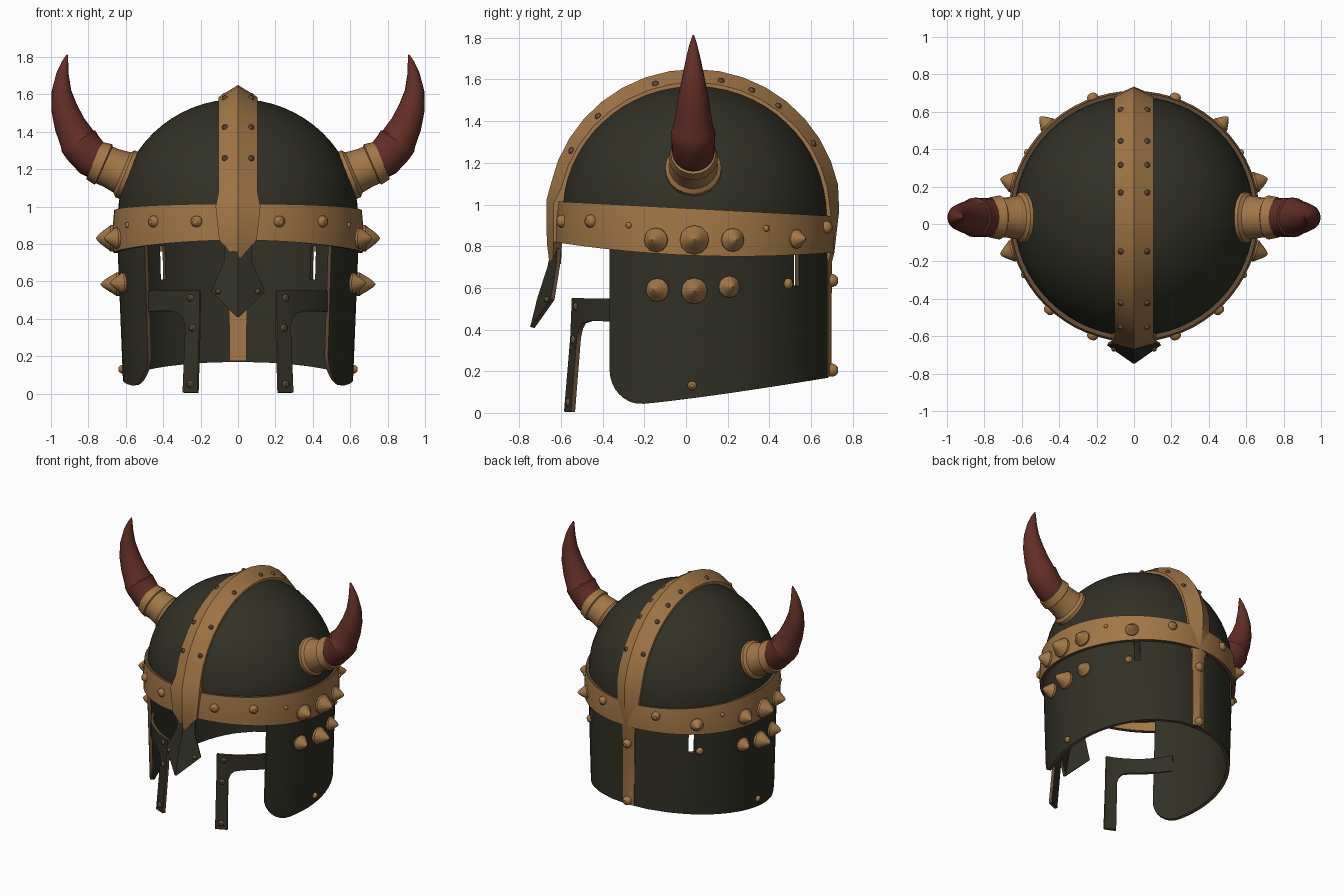
import bpy, bmesh, math
from mathutils import Vector
from math import sin, cos, pi, radians, acos, asin, sqrt

if "Cube" in bpy.data.objects:
    bpy.data.objects.remove(bpy.data.objects["Cube"])

CY = 0.04  # centre of the helmet in y


def mat(name, rgb):
    m = bpy.data.materials.new(name)
    m.diffuse_color = (*rgb, 1)
    m.use_nodes = True
    m.node_tree.nodes["Principled BSDF"].inputs["Base Color"].default_value = m.diffuse_color
    return m


IRON = mat("dark_iron", (0.030, 0.030, 0.019))
GOLD = mat("aged_bronze", (0.36, 0.185, 0.063))
HORN = mat("red_horn", (0.125, 0.028, 0.020))
RUST = mat("worn_edge", (0.125, 0.072, 0.040))


def finish(name, bm, mats, mirror=False, thick=0, offset=-1, recalc=False):
    bmesh.ops.remove_doubles(bm, verts=bm.verts, dist=0.0005)
    if recalc:
        bmesh.ops.recalc_face_normals(bm, faces=bm.faces)
    me = bpy.data.meshes.new(name)
    bm.to_mesh(me)
    bm.free()
    for m in mats:
        me.materials.append(m)
    ob = bpy.data.objects.new(name, me)
    bpy.context.collection.objects.link(ob)
    if mirror:
        ob.modifiers.new("mirror", 'MIRROR')
    if thick:
        s = ob.modifiers.new("thickness", 'SOLIDIFY')
        s.thickness, s.offset = thick, offset
        s.material_offset_rim = len(mats) - 1
    return ob


def grid(bm, cols, skip=lambda i, j: False):
    """Sheet of quads from columns of points."""
    vs = [[bm.verts.new(p) for p in c] for c in cols]
    for i in range(len(vs) - 1):
        for j in range(len(vs[0]) - 1):
            if not skip(i, j):
                bm.faces.new((vs[i][j], vs[i + 1][j], vs[i + 1][j + 1], vs[i][j + 1]))


def loft(bm, rings, index=0):
    """Closed rings joined into a capped solid."""
    vs = [[bm.verts.new(p) for p in r] for r in rings]
    n = len(vs[0])
    fs = [bm.faces.new(vs[0][::-1]), bm.faces.new(vs[-1])]
    for a, b in zip(vs, vs[1:]):
        fs += [bm.faces.new((a[k], a[(k + 1) % n], b[(k + 1) % n], b[k])) for k in range(n)]
    for f in fs:
        f.material_index = index


def circle(c, d, r, n):
    d = Vector(d).normalized()
    u = d.orthogonal().normalized() if abs(d.y) > 0.9 else Vector((0, 1, 0)).cross(d).normalized()
    w = d.cross(u)
    return [Vector(c) + r * (cos(2 * pi * k / n) * u + sin(2 * pi * k / n) * w) for k in range(n)]


def wall(a, z, r):
    """Point on the helmet wall, angle a counted from the front."""
    return Vector((r * sin(a) * (0.95 + 0.05 * min(z / 0.8, 1)), CY - r * cos(a), z))


# Skull dome
bm = bmesh.new()
cols = []
for i in range(65):
    a = 2 * pi * i / 64
    col = [wall(a, 0.86, 0.642)]
    for j in range(17):
        t = pi / 2 * j / 16
        col.append(wall(a, 0.95 + 0.625 * sin(t), max(0.642 * cos(t), 0.0001)))
    cols.append(col)
grid(bm, cols)
finish("skull_dome", bm, [IRON], thick=0.025)

# Cheek and neck guard, with two slots at the back
A0, SLOT, SW = 0.888, pi - 0.708, 0.030
angs = [A0 + 0.30 * (1 - cos(pi / 2 * k / 8)) for k in range(9)]
angs += [A0 + 0.30 + (SLOT - SW - A0 - 0.30) * k / 14 for k in range(1, 15)]
angs += [SLOT + SW, SLOT + 0.22, SLOT + 0.46, pi]
angs += [2 * pi - a for a in reversed(angs[:-1])]
slots = [i for i in range(len(angs) - 1)
         if min(abs((angs[i] + angs[i + 1]) / 2 - s) for s in (SLOT, 2 * pi - SLOT)) < 0.01]


def hem(a):
    y = CY - 0.645 * cos(a)
    z = 0.04 + 0.13 * max(0, (y + 0.25) / 0.94) ** 1.2
    t = (min(a, 2 * pi - a) - A0) / 0.30
    return z + (0.17 * (1 - sqrt(max(0, 1 - (1 - t) ** 2))) if t < 1 else 0)


bm = bmesh.new()
cols = []
for a in angs:
    h = hem(a)
    zs = [h + (0.61 - h) * k / 5 for k in range(6)] + [0.79, 0.88]
    cols.append([wall(a, z, 0.645) for z in zs])
grid(bm, cols, lambda i, j: i in slots and j == 5)
finish("cheek_and_neck_guard", bm, [IRON, RUST], thick=0.024)

# Brow band around the helmet
bm = bmesh.new()
cols = []
for i in range(65):
    a = 2 * pi * i / 64
    c = cos(a)
    lo, hi = 0.755 + 0.025 * c + 0.04 * c * c, 0.98 + 0.035 * c
    cols.append([wall(a, lo, 0.67), wall(a, (lo + hi) / 2, 0.672), wall(a, hi, 0.662)])
grid(bm, cols)
finish("brow_band", bm, [GOLD, RUST], thick=0.028)

# Peaked crest strip from the brow, over the top, down the back
# each section: half width, edge y, edge z, ridge y, ridge z
secs = [(0.004, -0.64, 0.715, -0.655, 0.71), (0.10, -0.635, 0.82, -0.668, 0.82),
        (0.12, -0.636, 1.0, -0.67, 1.02)]
for k in range(17):
    t = radians(12 + 156 * k / 16)
    secs.append((0.103, CY - 0.652 * cos(t), 0.95 + 0.636 * sin(t),
                 CY - 0.705 * cos(t), 0.95 + 0.70 * sin(t)))
secs += [(0.09, 0.695, 0.95, 0.735, 0.97), (0.065, 0.695, 0.77, 0.712, 0.77),
         (0.05, 0.683, 0.72, 0.70, 0.72), (0.045, 0.683, 0.175, 0.698, 0.175)]
bm = bmesh.new()
rings = []
for w, ey, ez, ry, rz in secs:
    inn = (Vector((0, CY, min(ez, 0.95))) - Vector((0, ey, ez))).normalized() * 0.04
    iy, iz = ey + inn.y, ez + inn.z
    rings.append([(-w, iy, iz), (-w, ey, ez), (0, ry, rz), (w, ey, ez), (w, iy, iz)])
loft(bm, rings)
finish("crest_strip", bm, [GOLD], recalc=True)

# Kite-shaped nose guard, folded along its middle
bm = bmesh.new()
grid(bm, [[(-w, ey, z), (0, ry, z), (w, ey, z)] for w, ey, ry, z in (
    (0.07, -0.605, -0.625, 0.84), (0.072, -0.615, -0.655, 0.70),
    (0.14, -0.64, -0.705, 0.545), (0.004, -0.735, -0.738, 0.41))])
finish("nose_guard", bm, [IRON, RUST], thick=0.02, offset=0)

# Angled face brackets, fixed inside the cheeks
bm = bmesh.new()


def bpt(a, z):
    return wall(a, z, 0.612 + 0.04 * max(0, 1 - z / 0.45)) * 1.0


def bracket_pt(a, z):
    p = bpt(a, z)
    p.x = (0.612 + 0.04 * max(0, 1 - z / 0.45)) * sin(a)
    return p


grid(bm, [[bracket_pt(a, z) for z in (0.005, 0.12, 0.24, 0.36, 0.55)] for a in (0.335, 0.40, 0.465)])
lows = [(0.465, 0.36), (0.49, 0.405), (0.53, 0.43), (0.62, 0.44), (0.78, 0.44), (0.94, 0.435), (1.1, 0.43)]
grid(bm, [[bracket_pt(a, z), bracket_pt(a, 0.55)] for a, z in lows])
finish("face_bracket", bm, [IRON, RUST], mirror=True, thick=0.022, offset=0)


# Horns and their collars: (x, z, radius) along the path
def tube(name, path, m):
    bm = bmesh.new()
    pts = [Vector((x, 0.035, z)) for x, z, r in path]
    rings = []
    for i, p in enumerate(pts):
        d = pts[min(i + 1, len(pts) - 1)] - pts[max(i - 1, 0)]
        rings.append(circle(p, d, path[i][2], 20))
    loft(bm, rings)
    finish(name, bm, [m], mirror=True, recalc=True)


tube("horn_collar", [(0.55, 1.153, 0.137), (0.605, 1.175, 0.135), (0.62, 1.182, 0.117), (0.68, 1.207, 0.108),
                     (0.715, 1.222, 0.108), (0.72, 1.225, 0.118), (0.77, 1.246, 0.108)], GOLD)
tube("horn", [(0.72, 1.225, 0.098), (0.78, 1.258, 0.103), (0.83, 1.315, 0.105), (0.853, 1.35, 0.106),
              (0.860, 1.362, 0.097), (0.90, 1.44, 0.084), (0.93, 1.53, 0.070), (0.944, 1.62, 0.052),
              (0.938, 1.71, 0.033), (0.925, 1.77, 0.018), (0.913, 1.812, 0.004)], HORN)


# Spikes and studs: (radius factor, height factor) profiles
SPIKE = [(1, -0.1), (1, 0.16), (0.84, 0.3), (0.62, 0.55), (0.3, 0.85), (0.06, 1)]
STUD = [(1, -0.3), (1, 0.3), (0.8, 0.7), (0.4, 1)]


def stud(bm, p, d, r, h, profile=STUD, index=0):
    d = Vector(d).normalized()
    loft(bm, [circle(p + d * h * hf, d, r * rf, 12) for rf, hf in profile], index)


def on_wall(bm, a, z, rad, r, h, profile=STUD, index=0):
    stud(bm, wall(a, z, rad), (sin(a), -cos(a), 0), r, h, profile, index)


def side(y):
    return acos((CY - y) / 0.66)


bm = bmesh.new()
for y, z, rad, r, h in ((-0.14, 0.83, 0.668, 0.058, 0.075), (0.04, 0.83, 0.668, 0.07, 0.09),
                        (0.22, 0.83, 0.668, 0.056, 0.075), (-0.14, 0.59, 0.643, 0.056, 0.075),
                        (0.04, 0.585, 0.643, 0.063, 0.10), (0.21, 0.605, 0.643, 0.052, 0.07),
                        (0.52, 0.835, 0.668, 0.046, 0.065)):
    on_wall(bm, side(y), z, rad, r, h, SPIKE)
finish("side_spikes", bm, [GOLD], mirror=True, recalc=True)

bm = bmesh.new()
for a, z, rad, r, h in ((asin(0.22 / 0.67), 0.92, 0.67, 0.031, 0.028), (asin(0.45 / 0.67), 0.92, 0.67, 0.031, 0.028),
                        (pi - asin(0.22 / 0.67), 0.89, 0.67, 0.031, 0.028), (side(0.38), 0.885, 0.67, 0.015, 0.012),
                        (side(-0.27), 0.90, 0.67, 0.015, 0.012), (side(0.5), 0.62, 0.645, 0.026, 0.022),
                        (side(0.03), 0.13, 0.645, 0.022, 0.022)):
    on_wall(bm, a, z, rad, r, h)
finish("wall_studs", bm, [GOLD], mirror=True, recalc=True)

bm = bmesh.new()
for z in (0.635, 0.205):
    stud(bm, Vector((0, 0.695, z)), (0, 1, 0), 0.032, 0.035)
finish("back_studs", bm, [GOLD], recalc=True)

# Tiny worn rivets on crest, nose guard and brackets
bm = bmesh.new()
for y in (-0.56, -0.43, -0.15, 0.17, 0.32, 0.45, 0.62):
    t = acos((CY - y) / 0.68)
    p = Vector((0.07, CY - 0.668 * cos(t), 0.95 + 0.655 * sin(t)))
    stud(bm, p, (0.4, -cos(t), sin(t)), 0.016, 0.014)
stud(bm, Vector((0.105, -0.662, 0.545)), (0.45, -1, -0.2), 0.015, 0.02)
for a, z in ((0.40, 0.05), (0.40, 0.35), (0.42, 0.51)):
    p = bracket_pt(a, z)
    stud(bm, p, (sin(a), -cos(a), 0), 0.022, 0.024)
finish("small_rivets", bm, [RUST], mirror=True, recalc=True)

# Apply modifiers and shade
bpy.ops.object.select_all(action='SELECT')
bpy.context.view_layer.objects.active = bpy.context.selected_objects[0]
bpy.ops.object.convert(target='MESH')
bpy.ops.object.shade_smooth_by_angle(angle=radians(32))
